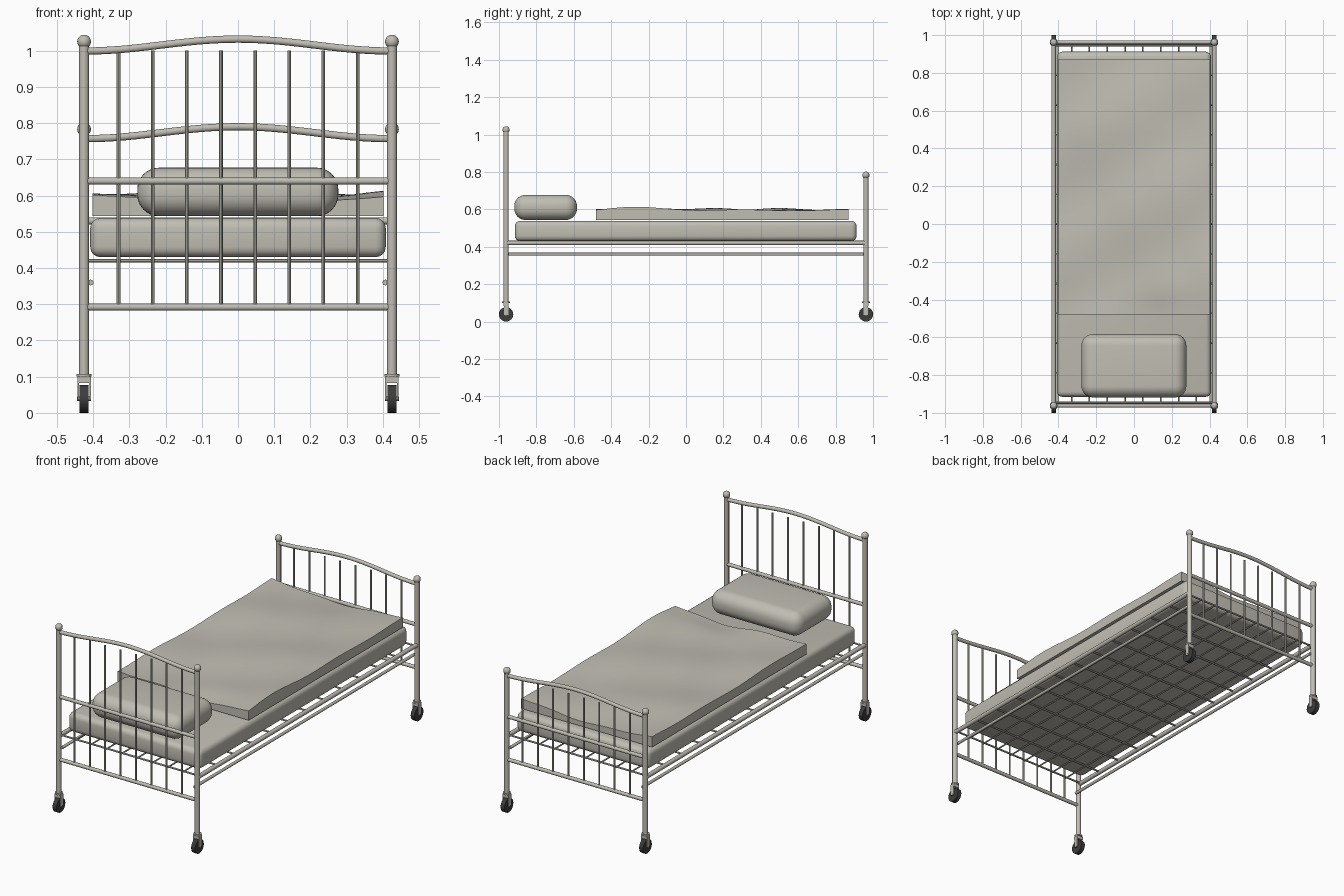
import bpy, bmesh, math
from mathutils import Vector

if "Cube" in bpy.data.objects:
    bpy.data.objects.remove(bpy.data.objects["Cube"])


def material(name, rgb):
    m = bpy.data.materials.new(name)
    m.diffuse_color = (*rgb, 1)
    m.use_nodes = True
    m.node_tree.nodes["Principled BSDF"].inputs["Base Color"].default_value = m.diffuse_color
    return m


GREY = material("warm_grey", (0.53, 0.51, 0.45))
BLACK = material("wheel_rubber", (0.045, 0.045, 0.045))


def finish(ob, name, mat=GREY, smooth=True):
    ob.name = name
    ob.data.materials.clear()
    ob.data.materials.append(mat)
    if smooth:
        bpy.ops.object.select_all(action='DESELECT')
        ob.select_set(True)
        bpy.context.view_layer.objects.active = ob
        bpy.ops.object.shade_smooth_by_angle(angle=math.radians(40))
    return ob


def rod(name, a, b, r, verts=12, mat=GREY):
    a, b = Vector(a), Vector(b)
    d = b - a
    bpy.ops.mesh.primitive_cylinder_add(vertices=verts, radius=r, depth=d.length, location=(a + b) / 2)
    ob = bpy.context.object
    ob.rotation_euler = d.to_track_quat('Z', 'Y').to_euler()
    return finish(ob, name, mat)


def ball(name, loc, r):
    bpy.ops.mesh.primitive_uv_sphere_add(segments=16, ring_count=10, radius=r, location=loc)
    finish(bpy.context.object, name)


def box(name, lo, hi, bevel=0, segments=4, mat=GREY):
    lo, hi = Vector(lo), Vector(hi)
    bpy.ops.mesh.primitive_cube_add(size=1, location=(lo + hi) / 2)
    ob = bpy.context.object
    ob.scale = hi - lo
    bpy.ops.object.transform_apply(location=False, rotation=False)
    if bevel:
        mod = ob.modifiers.new("bevel", 'BEVEL')
        mod.width, mod.segments = bevel, segments
        bpy.ops.object.modifier_apply(modifier="bevel")
    return finish(ob, name, mat)


def arch(name, y, z_end, rise, r):
    cu = bpy.data.curves.new(name, 'CURVE')
    cu.dimensions = '3D'
    cu.bevel_depth, cu.bevel_resolution, cu.use_fill_caps = r, 3, True
    sp = cu.splines.new('POLY')
    n = 24
    sp.points.add(n)
    for i, p in enumerate(sp.points):
        t = -1 + 2 * i / n
        p.co = (PX * t, y, z_end + rise * (1 + math.cos(math.pi * t)) / 2, 1)
    ob = bpy.data.objects.new(name, cu)
    bpy.context.collection.objects.link(ob)
    bpy.ops.object.select_all(action='DESELECT')
    ob.select_set(True)
    bpy.context.view_layer.objects.active = ob
    bpy.ops.object.convert(target='MESH')
    finish(bpy.context.object, name)


PX, PY = 0.425, 0.962
BAR_X = [-0.33 + 0.0943 * i for i in range(8)]

# End boards: posts, arch, rails and upright bars
for end, y, top, mid in (("head", -PY, 1.025, 0.64), ("foot", PY, 0.783, 0.53)):
    arch(end + "_arch", y, top - 0.026, 0.033, 0.0105)
    rod(end + "_middle_rail", (-PX, y, mid), (PX, y, mid), 0.010)
    rod(end + "_bottom_rail", (-PX, y, 0.292), (PX, y, 0.292), 0.010)
    for x in BAR_X:
        rod(end + "_bar", (x, y, 0.292), (x, y, top - 0.025), 0.005, 8)
    for x in (-PX, PX):
        rod(end + "_post", (x, y, 0.10), (x, y, top), 0.014, 16)
        ball(end + "_finial", (x, y, top), 0.019)
        # Caster: collar, crown, fork cheeks, axle and wheel
        rod("caster_collar", (x, y, 0.100), (x, y, 0.108), 0.021, 16)
        box("caster_crown", (x - 0.018, y - 0.014, 0.082), (x + 0.018, y + 0.014, 0.101))
        for s in (-1, 1):
            cx = x + s * 0.0165
            box("caster_fork", (cx - 0.002, y - 0.012, 0.036), (cx + 0.002, y + 0.012, 0.101))
        rod("caster_axle", (x - 0.019, y, 0.039), (x + 0.019, y, 0.039), 0.006, 10)
        rod("caster_wheel", (x - 0.012, y, 0.0385), (x + 0.012, y, 0.0385), 0.0385, 24, BLACK)

# Side rails
for s in (-1, 1):
    rod("upper_side_rail", (s * 0.426, -PY, 0.42), (s * 0.426, PY, 0.42), 0.012)
    rod("lower_side_rail", (s * 0.407, -PY, 0.36), (s * 0.407, PY, 0.36), 0.008)

# Spring base: cross rods and lengthwise rods
for i in range(13):
    y = -0.945 + 1.89 * i / 12
    rod("cross_rod", (-0.426, y, 0.42), (0.426, y, 0.42), 0.005, 8)
for x in BAR_X:
    rod("lengthwise_rod", (x, -PY, 0.42), (x, PY, 0.42), 0.004, 8)

# Mattress and pillow
box("mattress", (-0.408, -0.915, 0.43), (0.408, 0.912, 0.538), 0.028)
box("pillow", (-0.278, -0.918, 0.543), (0.277, -0.583, 0.677), 0.06, 8)


# Blanket: a slab with a rumpled top, lower along the turned-down edge
def blanket_height(x, y):
    z = 0.592 + 0.006 * math.sin(7 * x + 5 * y) + 0.005 * math.sin(11 * y - 6 * x + 1)
    z += 0.003 * math.sin(19 * x + 9 * y + 2) + 0.008 * (x / 0.4) ** 2
    near = math.exp(-((y + 0.48) / 0.10) ** 2)
    dip = math.exp(-((x - 0.13) / 0.16) ** 2)
    return z - 0.018 * near * dip - 0.008 * max(0, (y - 0.5) / 0.37)


NX, NY = 32, 52
bm = bmesh.new()
bmesh.ops.create_grid(bm, x_segments=NX, y_segments=NY, size=1)
for v in bm.verts:
    x, y = v.co.x * 0.402, 0.195 + v.co.y * 0.675
    v.co = (x, y, blanket_height(x, y))
ext = bmesh.ops.extrude_face_region(bm, geom=bm.faces[:], use_keep_orig=True)
for v in [g for g in ext["geom"] if isinstance(g, bmesh.types.BMVert)]:
    v.co.z = 0.544
bmesh.ops.recalc_face_normals(bm, faces=bm.faces[:])
me = bpy.data.meshes.new("blanket")
bm.to_mesh(me)
bm.free()
blanket = bpy.data.objects.new("blanket", me)
bpy.context.collection.objects.link(blanket)
finish(blanket, "blanket")
